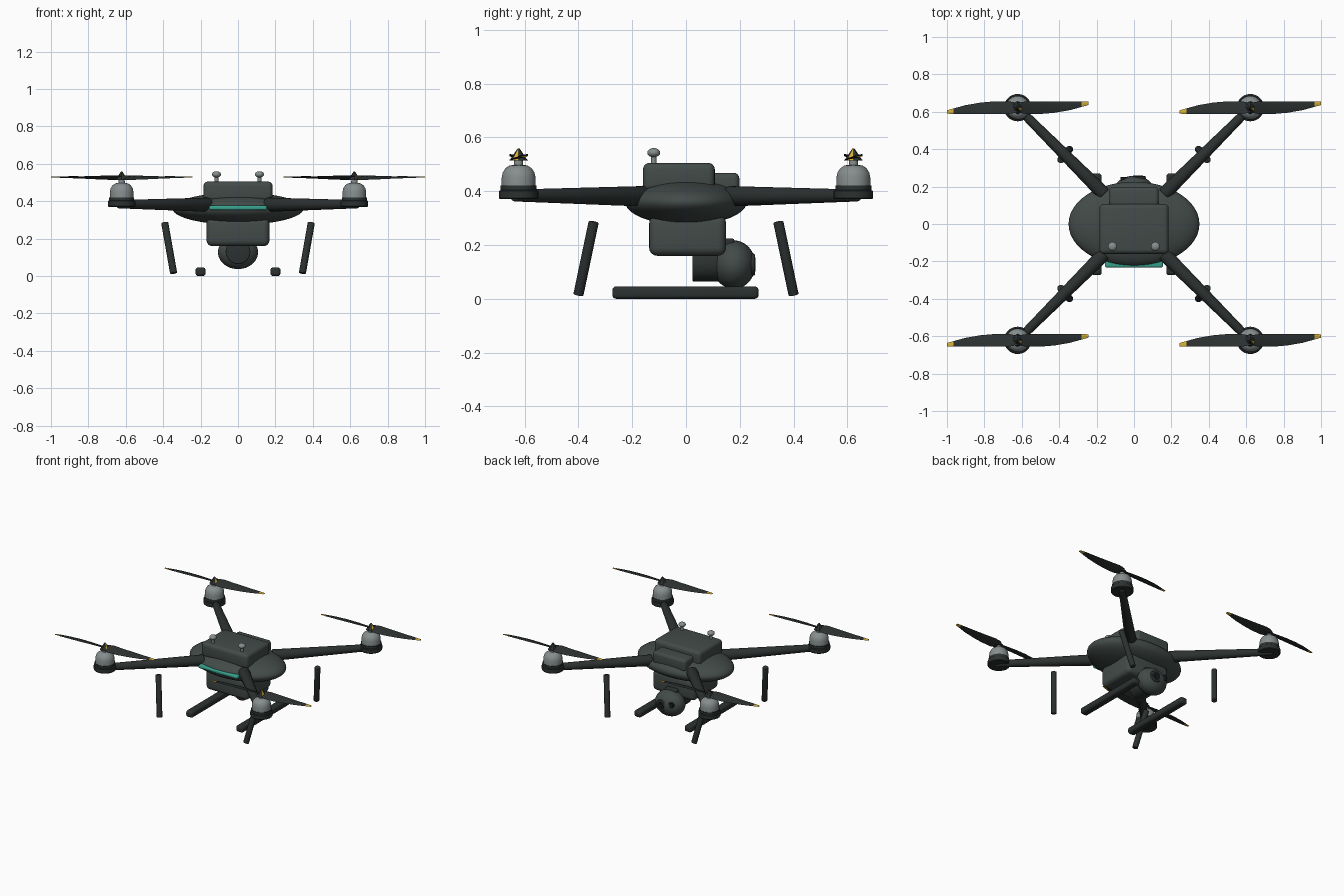
import bpy, bmesh, math
from mathutils import Vector, Matrix

if "Cube" in bpy.data.objects:
    bpy.data.objects.remove(bpy.data.objects["Cube"])


def mat(name, rgb):
    m = bpy.data.materials.new(name)
    m.diffuse_color = (*rgb, 1)
    m.use_nodes = True
    m.node_tree.nodes["Principled BSDF"].inputs["Base Color"].default_value = m.diffuse_color
    return m


SHELL = mat("shell", (0.055, 0.07, 0.066))
DARK = mat("dark", (0.025, 0.031, 0.03))
BLACK = mat("black", (0.008, 0.01, 0.011))
METAL = mat("metal", (0.24, 0.27, 0.27))
YELLOW = mat("yellow", (0.65, 0.42, 0.04))
TEAL = mat("teal", (0.04, 0.36, 0.27))


def finish(bm, name, mats, angle=35):
    bmesh.ops.recalc_face_normals(bm, faces=bm.faces)
    me = bpy.data.meshes.new(name)
    bm.to_mesh(me)
    bm.free()
    for m in mats:
        me.materials.append(m)
    ob = bpy.data.objects.new(name, me)
    bpy.context.collection.objects.link(ob)
    bpy.ops.object.select_all(action='DESELECT')
    ob.select_set(True)
    bpy.context.view_layer.objects.active = ob
    bpy.ops.object.shade_smooth_by_angle(angle=math.radians(angle))
    return ob


def box(name, lo, hi, m, bevel):
    lo, hi = Vector(lo), Vector(hi)
    bm = bmesh.new()
    bmesh.ops.create_cube(bm, size=1, matrix=Matrix.Translation((lo + hi) / 2) @ Matrix.Diagonal((*(hi - lo), 1)))
    bmesh.ops.bevel(bm, geom=bm.edges[:], offset=bevel, segments=4, profile=0.5, affect='EDGES')
    return finish(bm, name, [m])


def ball(name, c, r, m):
    bm = bmesh.new()
    bmesh.ops.create_uvsphere(bm, u_segments=48, v_segments=24, radius=1,
                              matrix=Matrix.Translation(c) @ Matrix.Diagonal((*r, 1)))
    return finish(bm, name, [m])


def rod(name, a, b, r1, r2, m, bevel=0.0):
    a, b = Vector(a), Vector(b)
    d = b - a
    bm = bmesh.new()
    bmesh.ops.create_cone(bm, cap_ends=True, segments=32, radius1=r1, radius2=r2, depth=d.length,
                          matrix=Matrix.Translation((a + b) / 2) @ d.to_track_quat('Z', 'Y').to_matrix().to_4x4())
    if bevel:
        rims = [e for f in bm.faces if len(f.verts) > 4 for e in f.edges]
        bmesh.ops.bevel(bm, geom=rims, offset=bevel, segments=3, profile=0.5, affect='EDGES')
    return finish(bm, name, [m])


def lathe(name, profile, c, m):
    bm = bmesh.new()
    vs = [bm.verts.new((r, 0, z)) for r, z in profile]
    es = [bm.edges.new(p) for p in zip(vs, vs[1:])]
    bmesh.ops.spin(bm, geom=vs + es, cent=(0, 0, 0), axis=(0, 0, 1), angle=2 * math.pi, steps=40)
    bmesh.ops.remove_doubles(bm, verts=bm.verts, dist=1e-5)
    bmesh.ops.translate(bm, verts=bm.verts, vec=c)
    return finish(bm, name, [m])


def propeller(name, c):
    # stations: distance, straight edge, curved edge, pitch angle
    stations = [(0.0, 0.026, -0.026, 20), (0.05, 0.034, -0.034, 20), (0.12, 0.034, -0.034, 16),
                (0.2, 0.034, -0.027, 12), (0.28, 0.034, -0.013, 9), (0.342, 0.034, 0.004, 7),
                (0.378, 0.032, 0.014, 6)]
    bm = bmesh.new()
    for s in (1, -1):
        rings = []
        for x, e, t, p in stations:
            k = 0.005 if x < 0.3 else 0.003
            tan = math.tan(math.radians(p))
            mid = e * 0.6 + t * 0.4
            pts = [(e, 0), (mid, k), (t, 0), (mid, -k)]
            rings.append([bm.verts.new((s * x, s * y, y * tan + z)) for y, z in pts])
        for i, (a, b) in enumerate(zip(rings, rings[1:])):
            for j in range(4):
                f = bm.faces.new((a[j], a[(j + 1) % 4], b[(j + 1) % 4], b[j]))
                f.material_index = int(i == len(rings) - 2)
        bm.faces.new(rings[-1]).material_index = 1
    bmesh.ops.translate(bm, verts=bm.verts, vec=c)
    finish(bm, name, [DARK, YELLOW])


def spinner(name, c):
    # eight-sided nose cone with one yellow facet
    bm = bmesh.new()
    bmesh.ops.create_cone(bm, cap_ends=True, segments=8, radius1=0.034, radius2=0.004, depth=0.045,
                          matrix=Matrix.Translation(c))
    for f in bm.faces:
        d = f.calc_center_median() - Vector(c)
        if len(f.verts) == 4 and -44 < math.degrees(math.atan2(d.y, d.x)) < -1:
            f.material_index = 1
    finish(bm, name, [DARK, YELLOW], 20)


# Body shell, battery housing and front light
ball("body_shell", (0, 0, 0.36), (0.35, 0.226, 0.086), SHELL)
box("battery_housing", (-0.185, -0.16, 0.4), (0.185, 0.107, 0.505), SHELL, 0.024)
box("rear_cover", (-0.132, 0.06, 0.38), (0.132, 0.198, 0.468), SHELL, 0.02)
box("front_light", (-0.155, -0.232, 0.353), (0.155, -0.19, 0.376), TEAL, 0.008)
box("payload_bay", (-0.168, -0.137, 0.16), (0.168, 0.149, 0.31), SHELL, 0.03)

# Gimbal camera at the back
rod("gimbal_motor", (0, 0.024, 0.13), (0, 0.15, 0.13), 0.066, 0.066, DARK, 0.006)
box("gimbal_bracket", (-0.045, 0.11, 0.17), (0.045, 0.18, 0.225), DARK, 0.01)
ball("camera_ball", (0, 0.178, 0.127), (0.107, 0.08, 0.09), SHELL)
rod("main_lens_ring", (0.022, 0.22, 0.127), (0.022, 0.256, 0.127), 0.044, 0.04, DARK, 0.004)
rod("main_lens", (0.022, 0.24, 0.127), (0.022, 0.259, 0.127), 0.028, 0.026, BLACK)
rod("small_lens", (-0.052, 0.22, 0.145), (-0.052, 0.25, 0.145), 0.02, 0.02, BLACK)

for sx, side in ((-1, "left"), (1, "right")):
    # Antennas and skids
    rod(f"antenna_stem_{side}", (sx * 0.115, -0.12, 0.49), (sx * 0.115, -0.12, 0.54), 0.01, 0.01, METAL)
    ball(f"antenna_tip_{side}", (sx * 0.115, -0.12, 0.543), (0.024, 0.024, 0.017), METAL)
    box(f"skid_{side}", (sx * 0.2 - 0.027, -0.274, 0), (sx * 0.2 + 0.027, 0.27, 0.046), DARK, 0.015)
    for sy, end in ((-1, "front"), (1, "back")):
        tag = f"{end}_{side}"
        mx, my = sx * 0.622, sy * 0.622
        # Arm and landing strut
        rod(f"arm_{tag}", (sx * 0.16, sy * 0.16, 0.381), (sx * 0.64, sy * 0.64, 0.384), 0.038, 0.022, DARK, 0.006)
        rod(f"strut_{tag}", (sx * 0.392, sy * 0.343, 0.286), (sx * 0.344, sy * 0.4, 0.014), 0.019, 0.019, DARK, 0.004)
        # Motor
        lathe(f"motor_base_{tag}", [(0, 0.37), (0.07, 0.37), (0.073, 0.374), (0.073, 0.4),
                                    (0.067, 0.404), (0.067, 0.421), (0, 0.421)], (mx, my, 0), DARK)
        lathe(f"motor_bell_{tag}", [(0, 0.415), (0.063, 0.415), (0.063, 0.45), (0.059, 0.469), (0.049, 0.485),
                                    (0.034, 0.495), (0.017, 0.498), (0.016, 0.52), (0, 0.52)], (mx, my, 0), METAL)
        # Propeller
        propeller(f"propeller_{tag}", (mx, my, 0.526))
        spinner(f"spinner_{tag}", (mx, my, 0.536))
